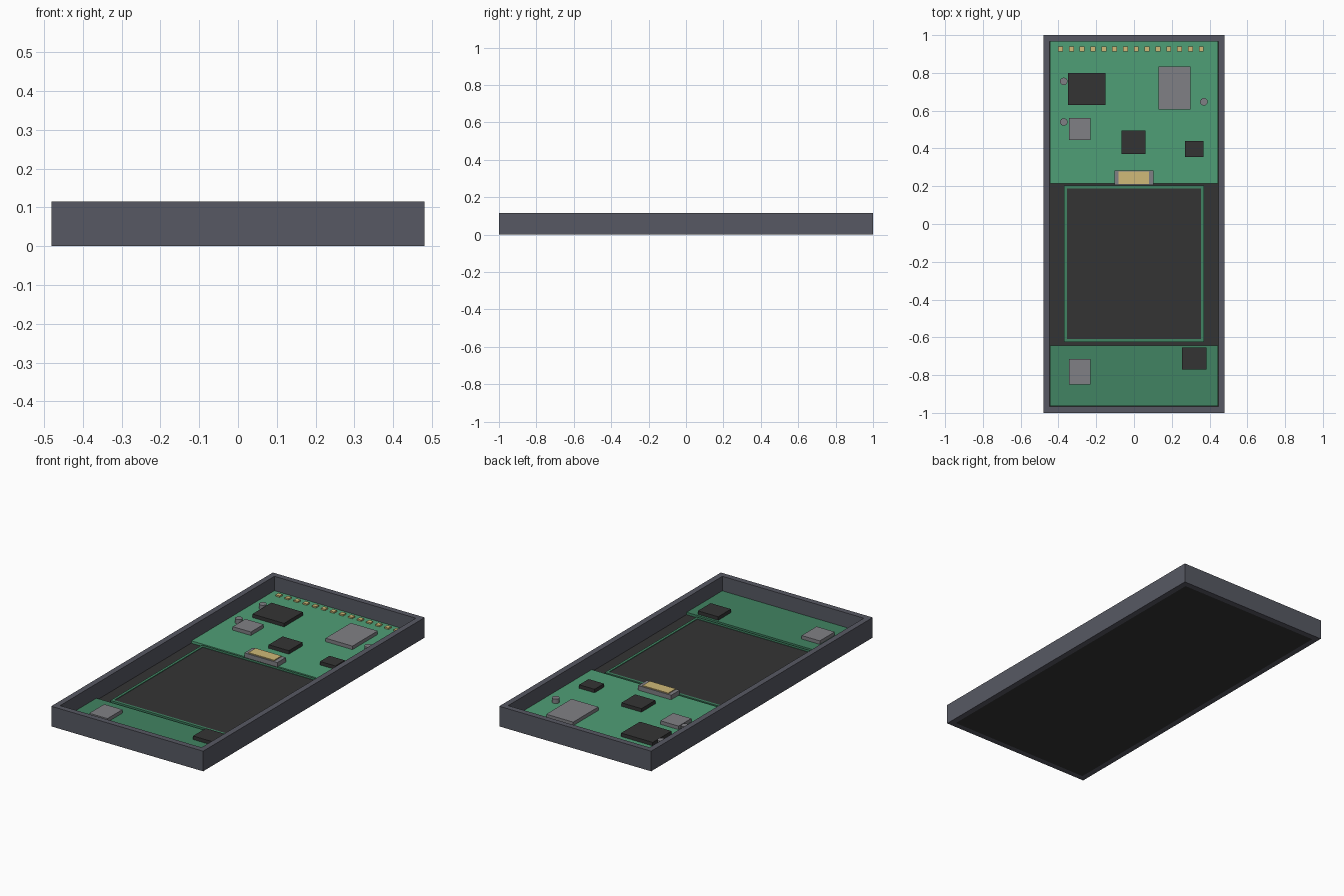
import bpy
import bmesh

default = bpy.data.objects.get("Cube")
if default:
    bpy.data.objects.remove(default, do_unlink=True)


def make_material(name, hex_code):
    def linear(c):
        return c / 12.92 if c <= 0.04045 else ((c + 0.055) / 1.055) ** 2.4
    rgb = [linear(int(hex_code[i:i + 2], 16) / 255) for i in (0, 2, 4)]
    mat = bpy.data.materials.new(name)
    mat.use_nodes = True
    mat.diffuse_color = (*rgb, 1)
    mat.node_tree.nodes["Principled BSDF"].inputs["Base Color"].default_value = (*rgb, 1)
    return mat


FRAME = make_material("slate frame", "575963")
BLACK = make_material("matte black", "343434")
GREEN = make_material("light board green", "4f9f76")
DEEP = make_material("deep board green", "418362")
METAL = make_material("grey metal", "808085")
GOLD = make_material("gold", "d0ba78")


def finish(bm, name, mat):
    bmesh.ops.recalc_face_normals(bm, faces=bm.faces)
    mesh = bpy.data.meshes.new(name)
    bm.to_mesh(mesh)
    bm.free()
    mesh.materials.append(mat)
    obj = bpy.data.objects.new(name, mesh)
    bpy.context.collection.objects.link(obj)
    return obj


def box(name, x0, x1, y0, y1, z0, z1, mat):
    bm = bmesh.new()
    bmesh.ops.create_cube(bm, size=1)
    for v in bm.verts:
        v.co = (x1 if v.co.x > 0 else x0,
                y1 if v.co.y > 0 else y0,
                z1 if v.co.z > 0 else z0)
    return finish(bm, name, mat)


def rect_ring(name, x, y0, y1, width, z0, z1, mat):
    """Rectangular border of even width, symmetric in x."""
    bm = bmesh.new()
    loops = []
    for inset, z in ((0, z0), (0, z1), (width, z1), (width, z0)):
        a, b, c = x - inset, y0 + inset, y1 - inset
        loops.append([bm.verts.new((px, py, z))
                      for px, py in ((-a, b), (a, b), (a, c), (-a, c))])
    for i in range(4):
        lower, upper = loops[i], loops[(i + 1) % 4]
        for j in range(4):
            k = (j + 1) % 4
            bm.faces.new((lower[j], lower[k], upper[k], upper[j]))
    return finish(bm, name, mat)


def cylinder(name, x, y, r, z0, z1, mat):
    bm = bmesh.new()
    bmesh.ops.create_cone(bm, cap_ends=True, segments=16, radius1=r, radius2=r, depth=z1 - z0)
    bmesh.ops.translate(bm, verts=bm.verts, vec=(x, y, (z0 + z1) / 2))
    return finish(bm, name, mat)


FLOOR, BOARD = 0.02, 0.034

# Casing
rect_ring("outer_frame", 0.48, -1, 1, 0.033, 0, 0.115, FRAME)
box("front_panel", -0.447, 0.447, -0.967, 0.967, 0, FLOOR, BLACK)

# Circuit boards
box("upper_board", -0.445, 0.445, 0.215, 0.965, FLOOR, BOARD, GREEN)
box("lower_board", -0.445, 0.445, -0.963, -0.642, FLOOR, BOARD, DEEP)

# Battery and its border
rect_ring("battery_border", 0.37, -0.624, 0.204, 0.015, FLOOR, BOARD, DEEP)
box("battery", -0.355, 0.355, -0.609, 0.189, FLOOR, 0.031, BLACK)

# Chips and shields
chips = [
    ("processor_chip", -0.35, -0.15, 0.63, 0.80, BLACK),
    ("memory_chip", -0.065, 0.062, 0.37, 0.495, BLACK),
    ("small_chip", 0.27, 0.367, 0.355, 0.44, BLACK),
    ("lower_chip", 0.255, 0.383, -0.77, -0.655, BLACK),
    ("large_shield", 0.13, 0.30, 0.605, 0.833, METAL),
    ("small_shield", -0.345, -0.23, 0.445, 0.56, METAL),
    ("lower_shield", -0.345, -0.23, -0.85, -0.715, METAL),
]
for name, x0, x1, y0, y1, mat in chips:
    box(name, x0, x1, y0, y1, BOARD, BOARD + 0.02, mat)

# Round posts
for i, (x, y) in enumerate(((-0.372, 0.755), (-0.372, 0.54), (0.37, 0.647))):
    cylinder(f"round_post_{i + 1}", x, y, 0.02, BOARD, BOARD + 0.025, METAL)

# Row of contact pads
for i in range(14):
    x = -0.389 + i * 0.0573
    box(f"contact_pad_{i + 1}", x - 0.013, x + 0.013, 0.913, 0.939, BOARD, BOARD + 0.008, GOLD)

# Battery connector
box("connector_body", -0.104, 0.104, 0.206, 0.283, BOARD, BOARD + 0.026, METAL)
box("connector_contact", -0.083, 0.08, 0.212, 0.278, BOARD + 0.026, BOARD + 0.031, GOLD)
